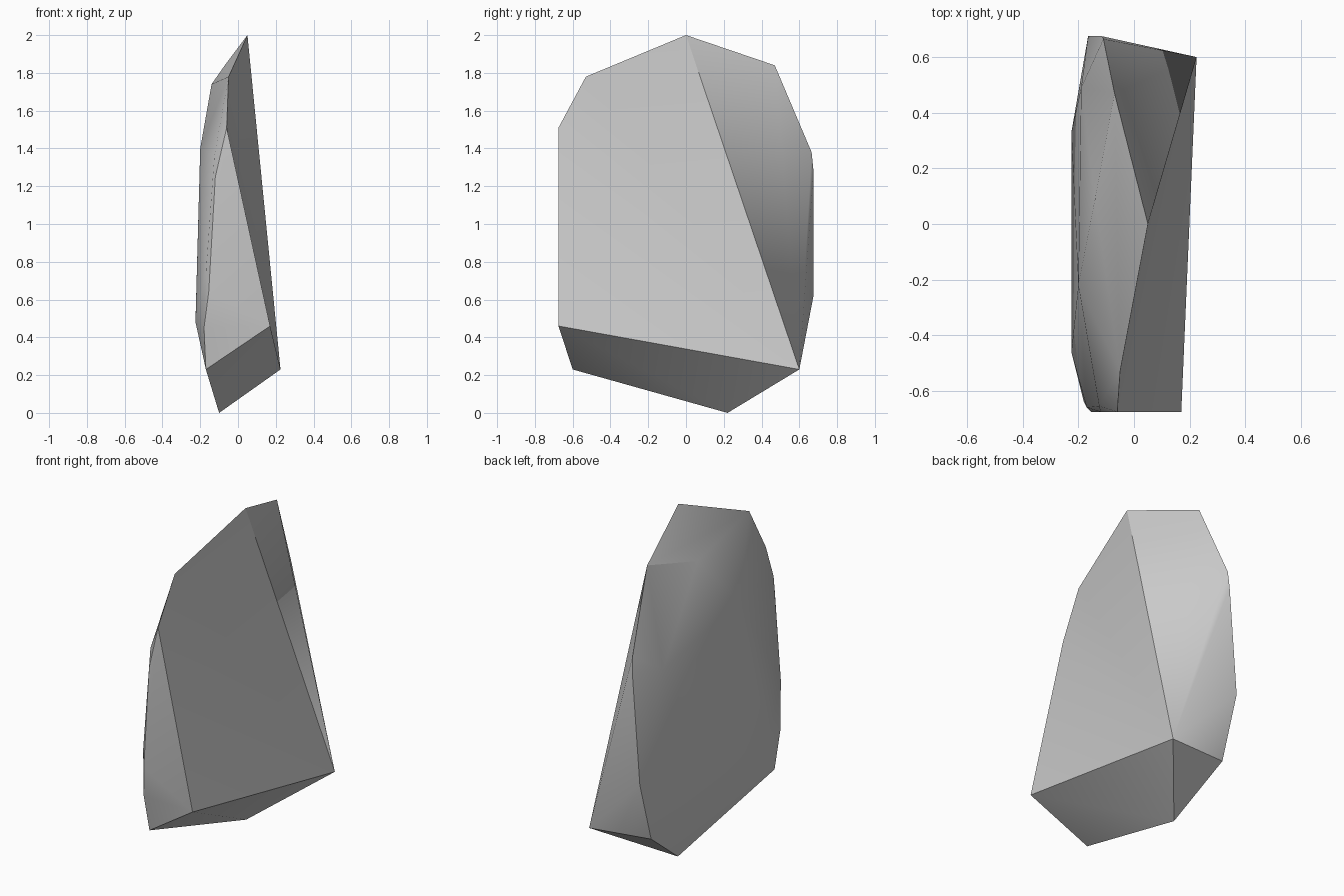
import bpy
import bmesh
import math

# Remove the default object
default_cube = bpy.data.objects.get("Cube")
if default_cube:
    bpy.data.objects.remove(default_cube, do_unlink=True)


def make_material(name, colour):
    material = bpy.data.materials.new(name)
    material.use_nodes = True
    material.diffuse_color = colour
    shader = material.node_tree.nodes["Principled BSDF"]
    shader.inputs["Base Color"].default_value = colour
    return material


def recut_as_fan(bm, ring):
    """Replace the skin inside a ring by a fan from the ring's first corner."""
    inside = [f for f in bm.faces if all(v in ring for v in f.verts)]
    bmesh.ops.delete(bm, geom=inside, context="FACES")
    for a, b in zip(ring[1:], ring[2:]):
        bm.faces.new((ring[0], a, b))


# Broad face outline, fanned from its low rear corner
broad_face = [
    (.225, .6, .23), (.17, -.675, .46), (-.06, -.675, 1.51),
    (-.05, -.53, 1.78), (.05, 0, 2), (-.07, .47, 1.84),
    (-.11, .665, 1.38), (-.115, .675, 1.28),
]
# Pointed underside
underside = [(-.1, .22, 0), (-.17, -.6, .23), (-.16, .56, .25)]
# Rear edge, then the narrow front edge with its worn corner
edges = [
    (-.165, .675, .62), (-.12, -.675, 1.25), (-.155, -.675, .64),
    (-.125, -.655, 1.36), (-.17, -.66, .74), (-.18, -.64, .45),
]
# Rounded back face, starting at its shoulder
back_face = [
    (-.14, .09, 1.74), (-.2, -.22, 1.4), (-.19, .49, 1.25),
    (-.225, .33, .49), (-.225, -.46, .48),
]

# Wrap a tight skin around all the corners
mesh = bpy.data.meshes.new("rock_slab")
bm = bmesh.new()
broad, low, rim, back = [
    [bm.verts.new(corner) for corner in group]
    for group in (broad_face, underside, edges, back_face)
]
bmesh.ops.convex_hull(bm, input=bm.verts[:])

# Hollow the broad face slightly and chip the top behind the peak
recut_as_fan(bm, broad)
front_top, peak, rear_top = broad[3:6]
recut_as_fan(bm, [rear_top, back[0], front_top, peak])

bmesh.ops.recalc_face_normals(bm, faces=bm.faces[:])
bm.to_mesh(mesh)
bm.free()
mesh.materials.append(make_material("stone grey", (.59, .59, .59, 1)))
stone = bpy.data.objects.new("rock_slab", mesh)
bpy.context.collection.objects.link(stone)

# Smooth the gentle bends and keep the chipped edges sharp
bpy.ops.object.select_all(action="DESELECT")
stone.select_set(True)
bpy.context.view_layer.objects.active = stone
bpy.ops.object.shade_smooth_by_angle(angle=math.radians(30))
